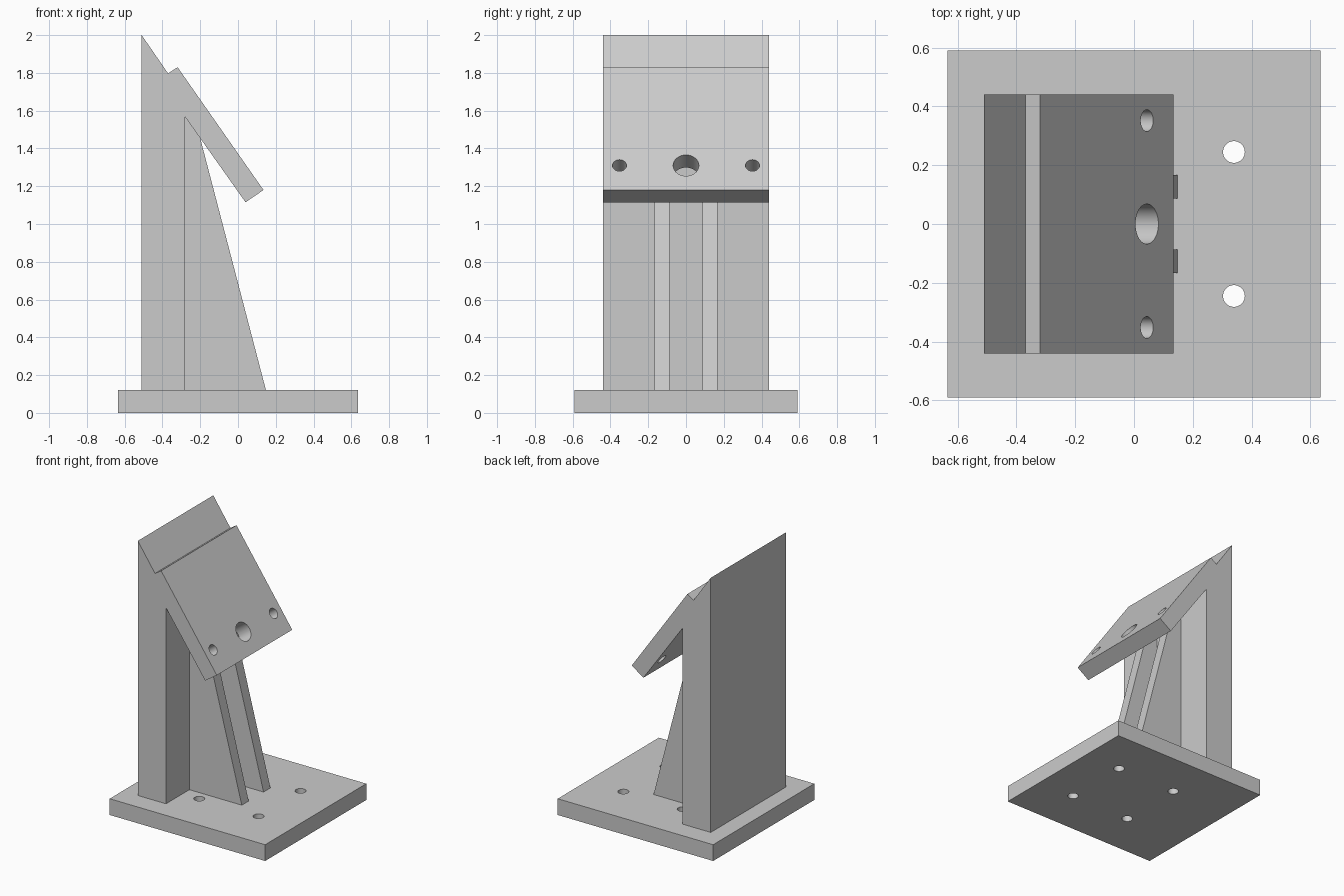
import bpy
import bmesh
import math
from mathutils import Matrix, Vector

cube = bpy.data.objects.get("Cube")
if cube:
    bpy.data.objects.remove(cube, do_unlink=True)

# Single machined-metal colour
metal = bpy.data.materials.new("light_grey_metal")
metal.use_nodes = True
GREY = (0.6, 0.6, 0.6, 1)
metal.diffuse_color = GREY
metal.node_tree.nodes["Principled BSDF"].inputs["Base Color"].default_value = GREY


def make_object(name, bm):
    bmesh.ops.recalc_face_normals(bm, faces=bm.faces)
    mesh = bpy.data.meshes.new(name)
    bm.to_mesh(mesh)
    bm.free()
    mesh.materials.append(metal)
    obj = bpy.data.objects.new(name, mesh)
    bpy.context.collection.objects.link(obj)
    return obj


def extrude_profile(name, points, y0, y1):
    """Extrude an x-z outline from y0 to y1."""
    bm = bmesh.new()
    face = bm.faces.new([bm.verts.new((x, y0, z)) for x, z in points])
    side = bmesh.ops.extrude_face_region(bm, geom=[face])["geom"]
    moved = [v for v in side if isinstance(v, bmesh.types.BMVert)]
    bmesh.ops.translate(bm, verts=moved, vec=(0, y1 - y0, 0))
    return make_object(name, bm)


def drill(obj, holes, axis):
    """Cut round holes, given as (centre, radius), along an axis."""
    bm = bmesh.new()
    turn = Vector((0, 0, 1)).rotation_difference(axis).to_matrix().to_4x4()
    for centre, radius in holes:
        bmesh.ops.create_cone(bm, cap_ends=True, segments=48, radius1=radius,
                              radius2=radius, depth=0.4,
                              matrix=Matrix.Translation(centre) @ turn)
    cutter = make_object("hole_cutter", bm)
    cutter.hide_render = True
    mod = obj.modifiers.new("holes", 'BOOLEAN')
    mod.operation = 'DIFFERENCE'
    mod.solver = 'EXACT'
    mod.object = cutter
    bpy.ops.object.select_all(action='DESELECT')
    bpy.context.view_layer.objects.active = obj
    obj.select_set(True)
    bpy.ops.object.modifier_apply(modifier=mod.name)
    bpy.data.objects.remove(cutter, do_unlink=True)
    bpy.ops.object.shade_smooth_by_angle(angle=math.radians(30))


# Base plate with four bolt holes
BASE_TOP = 0.12
base = extrude_profile("base_plate", [(-0.635, 0), (0.635, 0), (0.635, BASE_TOP),
                                      (-0.635, BASE_TOP)], -0.59, 0.59)
drill(base, [(Vector((x, y, 0.06)), 0.037) for x in (-0.145, 0.34)
             for y in (-0.245, 0.245)], Vector((0, 0, 1)))

# Upright column with the sloping head plate and its locating step
column = extrude_profile("column_and_head", [
    (-0.51, BASE_TOP), (-0.51, 2.0), (-0.37, 1.797), (-0.32, 1.83),
    (0.135, 1.18), (0.04, 1.115), (-0.28, 1.567), (-0.28, BASE_TOP)], -0.44, 0.44)
slope_normal = Vector((0.65, 0, 0.455)).normalized()
drill(column, [(Vector((0.044, y, 1.31)), r) for y, r in
               ((-0.352, 0.037), (0, 0.068), (0.352, 0.037))], slope_normal)

# Pair of tapered support ribs
for name, side in (("left_side_rib", -1), ("right_side_rib", 1)):
    extrude_profile(name, [(-0.3, BASE_TOP), (0.148, BASE_TOP), (-0.212, 1.5),
                           (-0.3, 1.6)], side * 0.087, side * 0.167)
